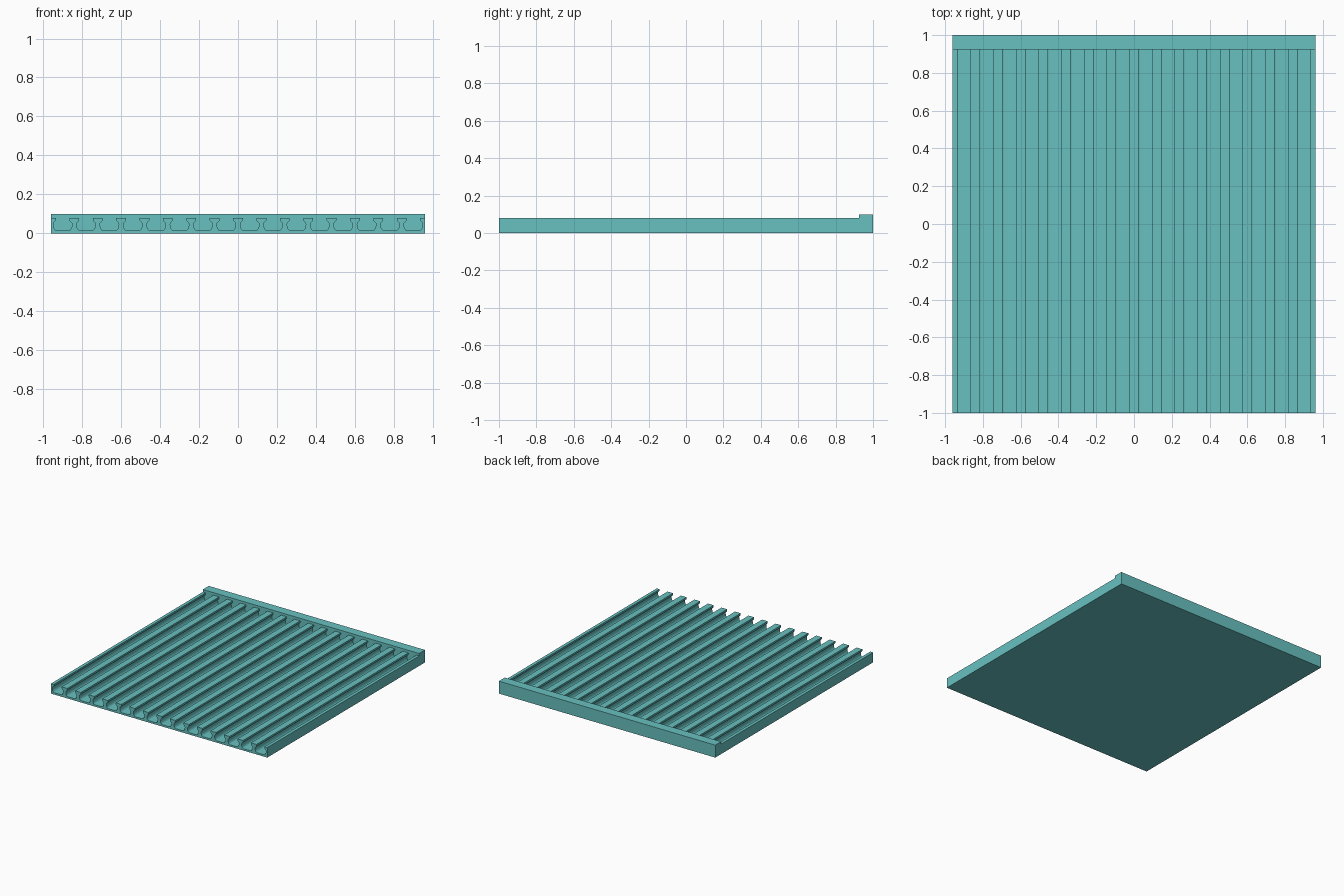
import bpy, bmesh

if "Cube" in bpy.data.objects:
    bpy.data.objects.remove(bpy.data.objects["Cube"])

PITCH, SLOTS = 0.12, 16
HALF_W = PITCH * SLOTS / 2
BAR_Y = 0.925

teal = bpy.data.materials.new("teal")
teal.diffuse_color = (0.138, 0.527, 0.527, 1)
teal.use_nodes = True
teal.node_tree.nodes["Principled BSDF"].inputs["Base Color"].default_value = teal.diffuse_color


def extrude_y(name, profile, y0, y1):
    """Extrude an (x, z) outline along y into a closed solid."""
    bm = bmesh.new()
    face = bm.faces.new([bm.verts.new((x, y0, z)) for x, z in profile])
    out = bmesh.ops.extrude_face_region(bm, geom=[face], use_keep_orig=True)
    verts = [g for g in out["geom"] if isinstance(g, bmesh.types.BMVert)]
    bmesh.ops.translate(bm, verts=verts, vec=(0, y1 - y0, 0))
    bmesh.ops.recalc_face_normals(bm, faces=bm.faces)
    mesh = bpy.data.meshes.new(name)
    bm.to_mesh(mesh)
    bm.free()
    mesh.materials.append(teal)
    obj = bpy.data.objects.new(name, mesh)
    bpy.context.collection.objects.link(obj)
    return obj


# Left half of one undercut slot, top to bottom: lip, taper, rounded pocket
half_slot = [(-0.035, 0.08), (-0.035, 0.066), (-0.047, 0.053), (-0.048, 0.047),
             (-0.047, 0.034), (-0.044, 0.025), (-0.039, 0.018), (-0.032, 0.015)]
slot = half_slot + [(-x, z) for x, z in reversed(half_slot)]

# Grooved panel: slots repeated along the top edge of the cross-section
outline = [(HALF_W, 0), (-HALF_W, 0), (-HALF_W, 0.08)]
for i in range(SLOTS):
    cx = -HALF_W + PITCH * (i + 0.5)
    outline += [(cx + x, z) for x, z in slot]
outline.append((HALF_W, 0.08))
extrude_y("grooved_panel", outline, -1, BAR_Y)

# Raised bar closing the back ends of the slots
extrude_y("back_bar", [(-HALF_W, 0), (HALF_W, 0), (HALF_W, 0.1), (-HALF_W, 0.1)], BAR_Y, 1)
